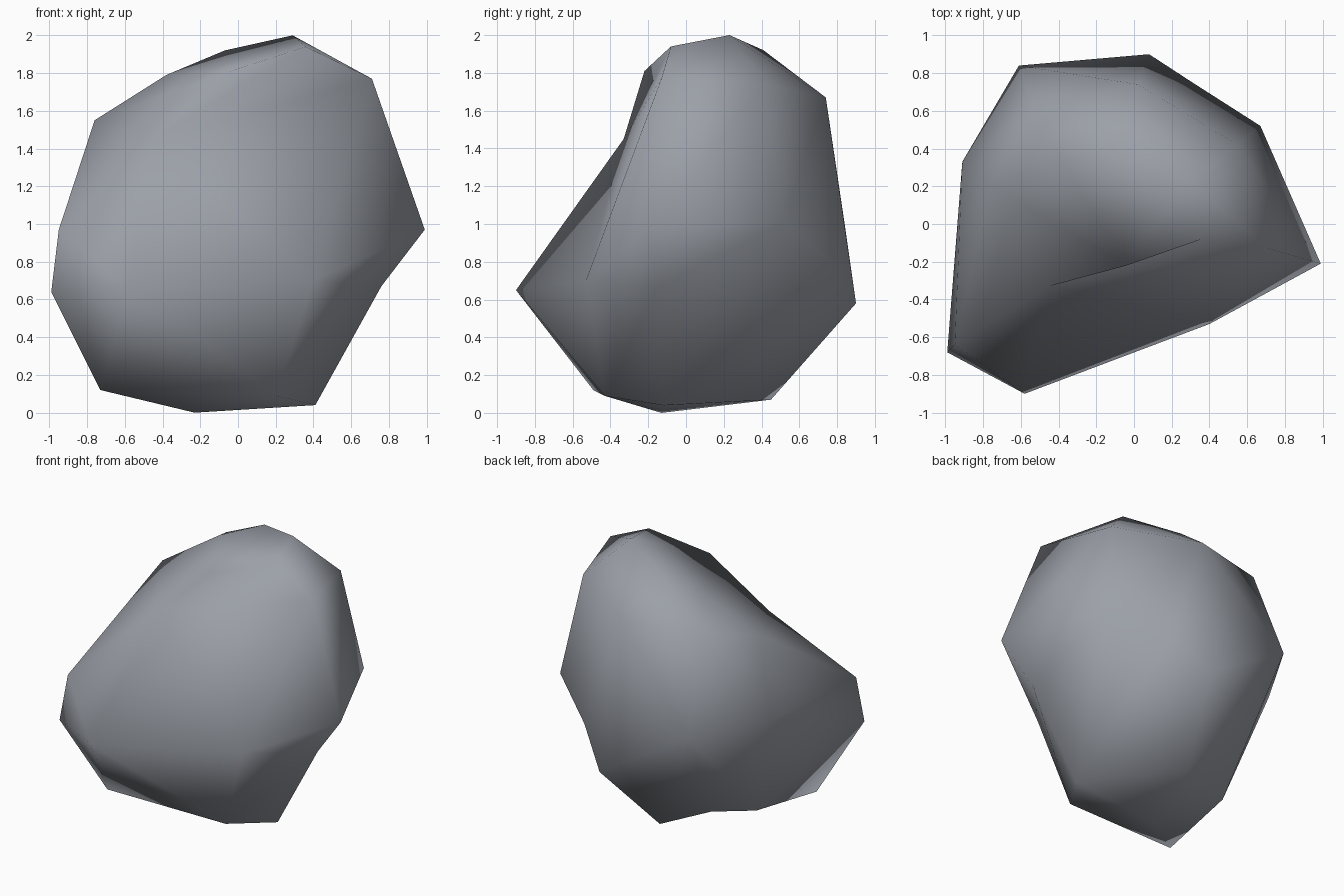
import bpy, bmesh
from mathutils import Vector
from mathutils.geometry import intersect_point_line

if "Cube" in bpy.data.objects:
    bpy.data.objects.remove(bpy.data.objects["Cube"])

# Single slate grey stone colour
stone = bpy.data.materials.new("slate_grey")
stone.use_nodes = True
colour = (0.33, 0.35, 0.39, 1)
stone.diffuse_color = colour
stone.node_tree.nodes["Principled BSDF"].inputs["Base Color"].default_value = colour

# Corners that also border the broad hollows
brow_left, brow_front, brow_right = (-.76, .2, 1.55), (-.04, -.22, 1.81), (.71, -.13, 1.77)
brow_top = (.36, -.08, 1.94)
spur, back_left = (.99, -.21, .97), (.67, .52, 1.01)
nose, nose_top, chin = (-.58, -.9, .65), (-.95, -.64, .97), (.4, -.53, .7)
foot_front, foot_left = (.2, -.43, .09), (.41, -.12, .04)

# All corners of the boulder, by level
crown = [(.29, .23, 2), (-.07, .41, 1.92), (-.38, .33, 1.79), brow_top, brow_front]
shoulder = [(.55, .42, 1.74), (.02, .74, 1.67), (-.53, .62, 1.66), brow_left, brow_right]
waist = [(-.61, .84, 1), (-.91, .33, 1), (-.99, -.68, .64), (.08, .9, .58),
         spur, back_left, nose, nose_top, chin]
base = [(-.73, -.49, .12), (-.1, .45, .07), (-.67, .13, .2), (-.23, -.13, 0),
        foot_front, foot_left]


def hollow(bm, point, ring):
    """Replace the faces inside a ring of corners by a fan around a point."""
    def in_ring(vert):
        return any((vert.co - Vector(c)).length < .005 for c in ring)
    inner = [f for f in bm.faces if all(in_ring(v) for v in f.verts)]
    bmesh.ops.delete(bm, geom=inner, context="FACES")
    centre = bm.verts.new(point)
    for edge in [e for e in bm.edges if e.is_boundary]:
        bm.faces.new((*edge.verts, centre))


def press(bm, point):
    """Split the ridge nearest to a point and push it in to that point."""
    def gap(edge):
        near, t = intersect_point_line(point, *(v.co for v in edge.verts))
        return (near - point).length if .1 < t < .9 else 9
    cut = bmesh.ops.subdivide_edges(bm, edges=[min(bm.edges, key=gap)], cuts=1)
    for item in cut["geom_inner"]:
        if isinstance(item, bmesh.types.BMVert):
            item.co = point
    bmesh.ops.triangulate(bm, faces=bm.faces[:])


# Boulder shell wrapped around the corners
bm = bmesh.new()
for corner in crown + shoulder + waist + base:
    bm.verts.new(corner)
bmesh.ops.convex_hull(bm, input=bm.verts[:])
bmesh.ops.delete(bm, geom=[v for v in bm.verts if not v.link_faces], context="VERTS")

# Sunken front face, hollow under the spur, and two dips at the back
hollow(bm, (-.45, -.33, 1.45),
       [brow_left, brow_front, brow_top, brow_right, chin, nose, nose_top])
hollow(bm, (.76, -.15, .67), [spur, chin, foot_front, foot_left, back_left])
for dip in [(.31, .75, .82), (-.38, .25, .16)]:
    press(bm, Vector(dip))
bmesh.ops.recalc_face_normals(bm, faces=bm.faces[:])
for face in bm.faces:
    face.smooth = True

mesh = bpy.data.meshes.new("boulder")
bm.to_mesh(mesh)
bm.free()
mesh.materials.append(stone)
boulder = bpy.data.objects.new("boulder", mesh)
bpy.context.collection.objects.link(boulder)
